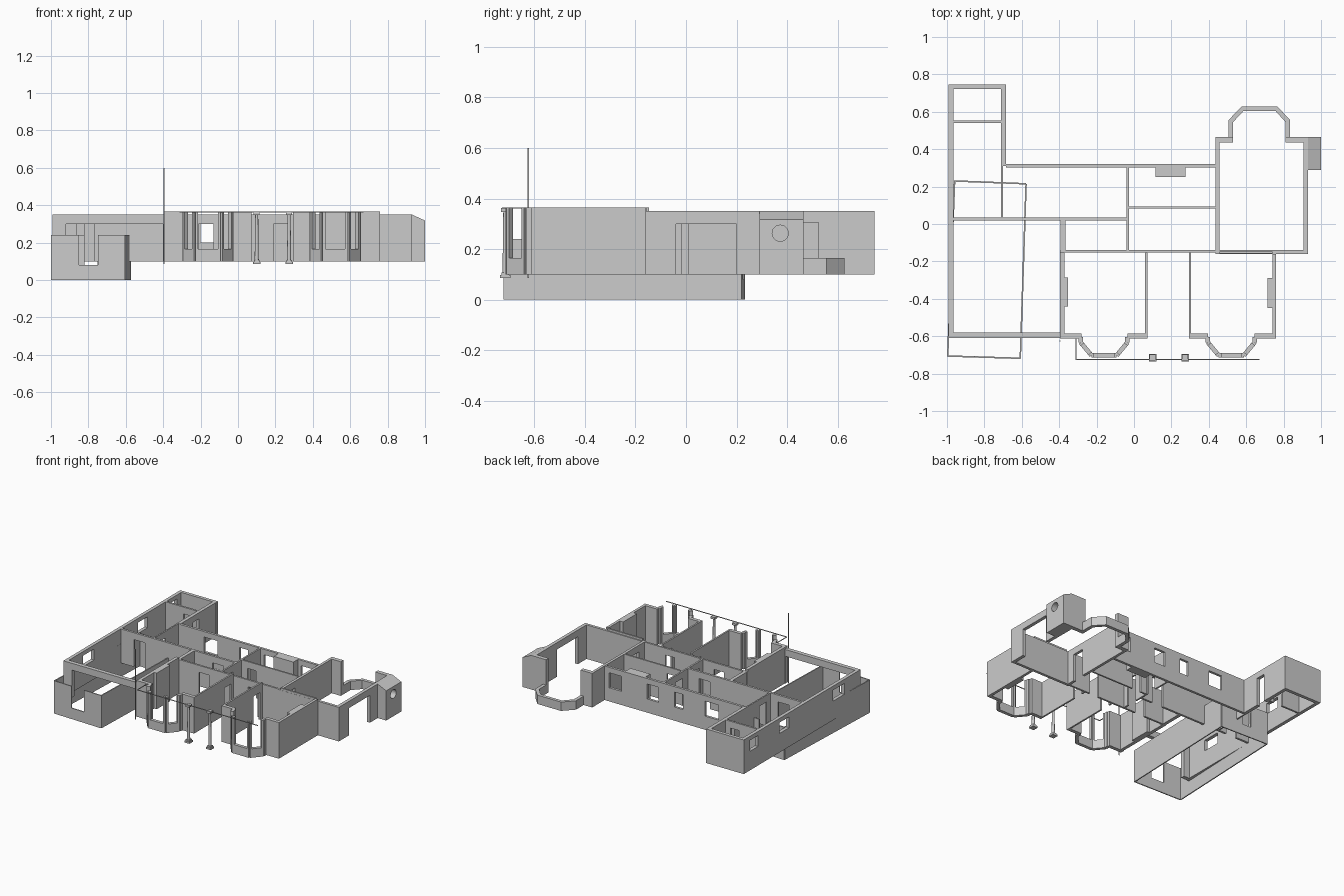
import bpy, bmesh, math
from mathutils import Vector

if "Cube" in bpy.data.objects:
    bpy.data.objects.remove(bpy.data.objects["Cube"])

def finish(name, bm):
    bmesh.ops.remove_doubles(bm, verts=bm.verts, dist=1e-5)
    bmesh.ops.recalc_face_normals(bm, faces=bm.faces)
    me = bpy.data.meshes.new(name)
    bm.to_mesh(me)
    bm.free()
    ob = bpy.data.objects.new(name, me)
    bpy.context.collection.objects.link(ob)
    return ob

def wall(name, p0, p1, th, z0=0.1, z1=0.35, holes=()):
    """Upright wall on centre line p0-p1; holes are (start, end, bottom, top)."""
    a, b = Vector((*p0, 0)), Vector((*p1, 0))
    L = (b - a).length
    d = (b - a) / L
    n = Vector((-d.y, d.x, 0)) * th / 2
    ts = sorted({0, L} | {t for h in holes for t in h[:2]})
    zs = sorted({z0, z1} | {z for h in holes for z in h[2:]})
    bm = bmesh.new()

    def solid(i, j):
        if not (0 <= i < len(ts) - 1 and 0 <= j < len(zs) - 1):
            return False
        t, z = (ts[i] + ts[i + 1]) / 2, (zs[j] + zs[j + 1]) / 2
        return not any(h[0] < t < h[1] and h[2] < z < h[3] for h in holes)

    def pt(i, j, s):
        return a + d * ts[i] + n * s + Vector((0, 0, zs[j]))

    def quad(*pts):
        bm.faces.new([bm.verts.new(p) for p in pts])

    for i in range(len(ts) - 1):
        for j in range(len(zs) - 1):
            if not solid(i, j):
                continue
            for s in (-1, 1):
                quad(pt(i, j, s), pt(i + 1, j, s), pt(i + 1, j + 1, s), pt(i, j + 1, s))
            for di, dj, e in ((-1, 0, ((i, j), (i, j + 1))), (1, 0, ((i + 1, j), (i + 1, j + 1))),
                              (0, -1, ((i, j), (i + 1, j))), (0, 1, ((i, j + 1), (i + 1, j + 1)))):
                if not solid(i + di, j + dj):
                    quad(pt(*e[0], -1), pt(*e[1], -1), pt(*e[1], 1), pt(*e[0], 1))
    return finish(name, bm)

def hwall(name, y, xa, xb, th, z1=0.35, holes=(), z0=0.1):
    return wall(name, (xa, y), (xb, y), th, z0, z1, [(h[0] - xa, h[1] - xa, h[2], h[3]) for h in holes])

def vwall(name, x, ya, yb, th, z1=0.35, holes=(), z0=0.1):
    return wall(name, (x, ya), (x, yb), th, z0, z1, [(h[0] - ya, h[1] - ya, h[2], h[3]) for h in holes])

def box(name, x0, x1, y0, y1, z0, z1):
    return hwall(name, (y0 + y1) / 2, x0, x1, y1 - y0, z1, (), z0)

def prism(name, poly, z0, z1):
    bm = bmesh.new()
    f = bm.faces.new([bm.verts.new((*p, z0)) for p in poly])
    r = bmesh.ops.extrude_face_region(bm, geom=[f])
    bmesh.ops.translate(bm, vec=(0, 0, z1 - z0), verts=[v for v in r['geom'] if isinstance(v, bmesh.types.BMVert)])
    return finish(name, bm)

D = 0.3    # door head
H = 0.365  # front block height

# Left wing and garage outer walls
vwall("left_outer_wall", -0.978, -0.61, 0.745, 0.025,
      holes=[(-0.42, -0.29, 0.24, 0.32), (0.22, 0.33, 0.24, 0.32), (0.58, 0.67, 0.24, 0.32)])
hwall("wing_back_wall", 0.733, -0.966, -0.685, 0.025)
vwall("wing_right_wall", -0.698, 0.31, 0.721, 0.025, holes=[(0.455, 0.525, 0.1, 0.305)])
vwall("wing_inner_wall", -0.705, 0.035, 0.31, 0.01, holes=[(0.08, 0.16, 0.1, D)])
hwall("wing_cross_wall", 0.547, -0.966, -0.71, 0.014, holes=[(-0.82, -0.75, 0.1, D)])
hwall("garage_front_wall", -0.595, -0.966, -0.396, 0.03, holes=[(-0.92, -0.4, 0.1, D)])
hwall("garage_back_wall", 0.028, -0.966, -0.03, 0.016,
      holes=[(-0.86, -0.77, 0.1, D), (-0.22, -0.13, 0.1, D)])

# Rear rooms
hwall("rear_wall", 0.312, -0.685, 0.435, 0.018,
      holes=[(-0.49, -0.38, 0.2, 0.31), (-0.2, -0.13, 0.2, 0.31),
             (0.0, 0.09, 0.2, 0.31), (0.3, 0.4, 0.2, 0.31)])
vwall("rear_partition", -0.034, -0.14, 0.303, 0.012, holes=[(-0.1, -0.02, 0.1, D), (0.1, 0.18, 0.1, D)])
hwall("kitchen_partition", 0.088, -0.028, 0.436, 0.012, holes=[(0.02, 0.09, 0.1, D)])
box("rear_chimney_breast", 0.115, 0.275, 0.25, 0.304, 0.1, 0.35)
hwall("middle_wall", -0.146, -0.396, 0.436, 0.014,
      holes=[(-0.21, -0.13, 0.1, D), (0.19, 0.265, 0.1, D)])
vwall("garage_side_wall_rear", -0.38, -0.139, 0.02, 0.025)

# Right room
vwall("right_room_left_wall", 0.446, -0.16, 0.465, 0.02, holes=[(-0.08, 0.01, 0.1, D)])
hwall("right_room_front_wall", -0.15, 0.456, 0.93, 0.02)
vwall("right_room_outer_wall", 0.918, -0.14, 0.29, 0.025, holes=[(-0.04, 0.2, 0.1, D)])
box("rear_pier_left", 0.456, 0.53, 0.435, 0.465, 0.1, 0.35)
box("rear_pier_right", 0.81, 0.906, 0.435, 0.465, 0.1, 0.35)
prism("rear_bay_sill", [(0.505, 0.465), (0.505, 0.555), (0.575, 0.628), (0.767, 0.628), (0.835, 0.555),
                        (0.835, 0.465), (0.81, 0.465), (0.81, 0.545), (0.757, 0.604), (0.585, 0.604),
                        (0.53, 0.545), (0.53, 0.465)], 0.1, 0.165)

# Chimney with a sloping shoulder and round opening
bm = bmesh.new()
f = bm.faces.new([bm.verts.new((x, 0.29, z)) for x, z in
                  ((0.905, 0.1), (1.0, 0.1), (1.0, 0.318), (0.93, 0.35), (0.905, 0.35))])
r = bmesh.ops.extrude_face_region(bm, geom=[f])
bmesh.ops.translate(bm, vec=(0, 0.175, 0), verts=[v for v in r['geom'] if isinstance(v, bmesh.types.BMVert)])
chimney = finish("outer_chimney", bm)
bpy.ops.mesh.primitive_cylinder_add(vertices=24, radius=0.032, depth=0.3,
                                    location=(0.95, 0.373, 0.263), rotation=(0, math.pi / 2, 0))
cutter = bpy.context.object
cutter.name = "round_opening_cutter"
cutter.hide_render = True
cutter.display_type = 'WIRE'
m = chimney.modifiers.new("round_opening", 'BOOLEAN')
m.object, m.operation, m.solver = cutter, 'DIFFERENCE', 'EXACT'
bpy.context.view_layer.update()
cut = bpy.data.meshes.new_from_object(chimney.evaluated_get(bpy.context.evaluated_depsgraph_get()))
chimney.modifiers.clear()
chimney.data = cut
bpy.data.objects.remove(cutter)

# Front rooms
vwall("front_left_wall", -0.384, -0.61, -0.153, 0.024, H)
vwall("front_right_wall", 0.75, -0.61, -0.16, 0.02, H)
hwall("front_rear_wall_right", -0.153, 0.456, 0.74, 0.012, H)
vwall("hall_wall_left", 0.065, -0.585, -0.153, 0.012, H, [(-0.26, -0.18, 0.1, D)])
vwall("hall_wall_right", 0.3, -0.585, -0.153, 0.012, H, [(-0.26, -0.18, 0.1, D)])
box("left_fireplace", -0.372, -0.352, -0.44, -0.285, 0.1, H)
box("right_fireplace", 0.713, 0.74, -0.45, -0.29, 0.1, H)
for i, (a, b) in enumerate(((-0.396, -0.28), (-0.035, 0.071), (0.294, 0.395), (0.645, 0.76))):
    hwall(f"front_pier_{i + 1}", -0.598, a, b, 0.026, H)

# Front bays: sill panels with corner posts
for side, cx in (("left", -0.16), ("right", 0.52)):
    pts = [(cx - 0.125, -0.605), (cx - 0.125, -0.633), (cx - 0.067, -0.703),
           (cx + 0.067, -0.703), (cx + 0.125, -0.633), (cx + 0.125, -0.605)]
    for i, (p, q) in enumerate(zip(pts, pts[1:])):
        L = math.dist(p, q)
        holes = [(0.014, L - 0.014, 0.165, H)] if 0 < i < 4 else []
        wall(f"{side}_bay_panel_{i + 1}", p, q, 0.024, 0.1, H, holes)

# Porch columns: square base and cap, tapered shaft
for side, cx in (("left", 0.1), ("right", 0.273)):
    cy = -0.715
    box(f"{side}_column_base", cx - 0.02, cx + 0.02, cy - 0.02, cy + 0.02, 0.085, 0.097)
    box(f"{side}_column_plinth", cx - 0.015, cx + 0.015, cy - 0.015, cy + 0.015, 0.097, 0.107)
    bpy.ops.mesh.primitive_cone_add(vertices=16, radius1=0.011, radius2=0.008, depth=0.24,
                                    location=(cx, cy, 0.227))
    bpy.context.object.name = f"{side}_column_shaft"
    bpy.ops.object.shade_smooth_by_angle()
    box(f"{side}_column_cap", cx - 0.016, cx + 0.016, cy - 0.016, cy + 0.016, 0.347, 0.362)

# Thin porch eave line and mast
box("eave_line", -0.31, 0.67, -0.727, -0.723, 0.36, 0.365)
box("eave_return", -0.312, -0.308, -0.727, -0.61, 0.36, 0.365)
box("mast", -0.398, -0.393, -0.627, -0.622, 0.085, 0.6)

# Lower enclosure, slightly rotated
c = [(-0.996, -0.706), (-0.608, -0.718), (-0.577, 0.215), (-0.959, 0.23)]
wall("lower_front_wall", c[0], c[1], 0.008, 0, 0.24, [(0.145, 0.247, 0.08, 0.24)])
wall("lower_right_wall", c[1], c[2], 0.008, 0, 0.24)
wall("lower_back_wall", c[2], c[3], 0.008, 0, 0.24, [(0.175, 0.245, 0.08, 0.24)])
wall("lower_left_wall", c[3], c[0], 0.008, 0, 0.24)
